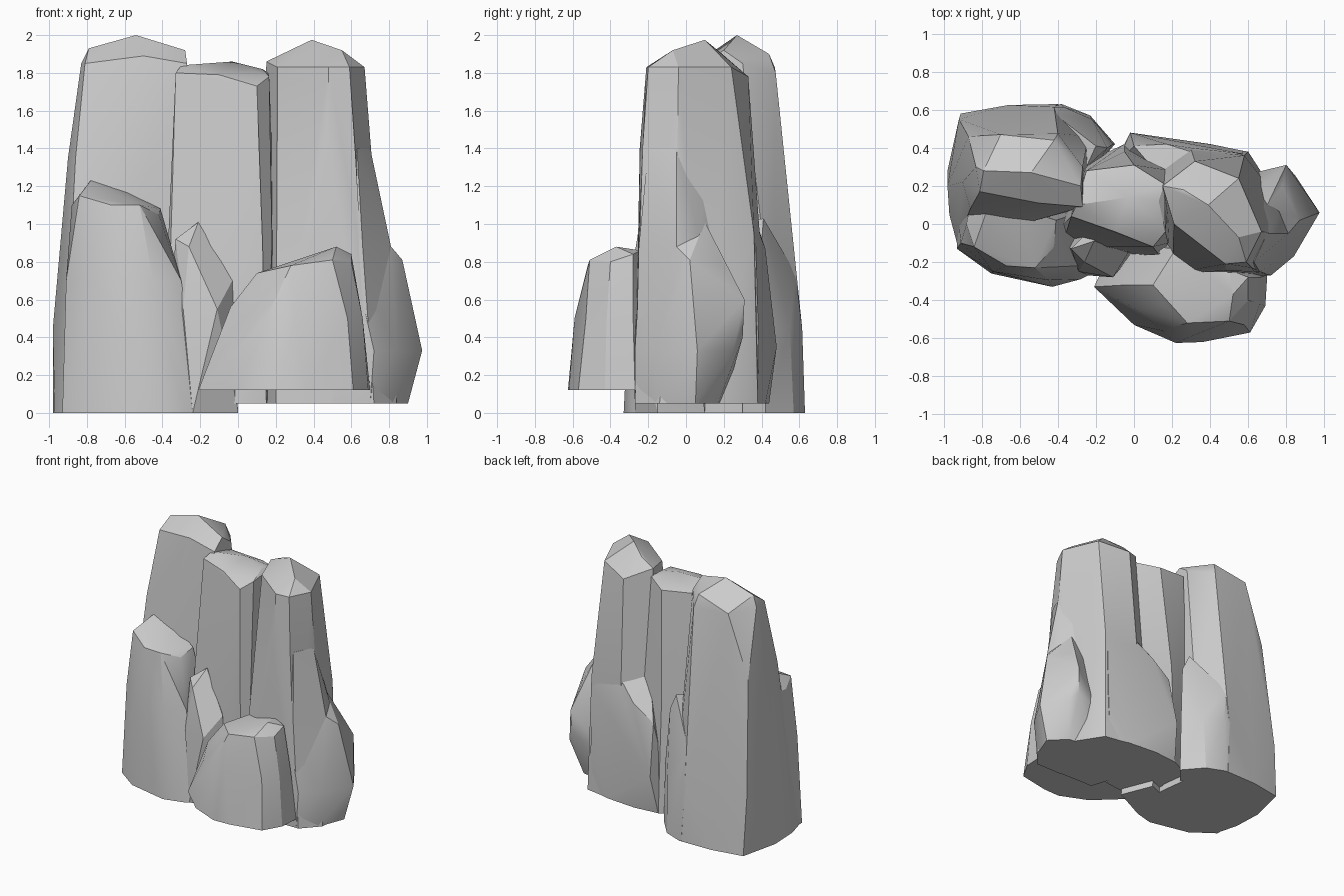
import bpy, bmesh


def rock(name, rings, peaks=()):
    """Faceted rock: stacked outlines (x,y[,z]) lofted by a convex skin, plus crest points."""
    bm = bmesh.new()
    for z, outline in rings:
        for p in outline:
            bm.verts.new((p[0], p[1], p[2] if len(p) > 2 else z))
    for p in peaks:
        bm.verts.new(p)
    res = bmesh.ops.convex_hull(bm, input=bm.verts[:])
    junk = {g for g in res["geom_interior"] + res["geom_unused"]
            if isinstance(g, bmesh.types.BMVert)}
    bmesh.ops.delete(bm, geom=list(junk), context='VERTS')
    bmesh.ops.recalc_face_normals(bm, faces=bm.faces[:])
    bmesh.ops.dissolve_limit(bm, angle_limit=0.05, verts=bm.verts[:], edges=bm.edges[:])
    me = bpy.data.meshes.new(name)
    bm.to_mesh(me)
    bm.free()
    ob = bpy.data.objects.new(name, me)
    bpy.context.collection.objects.link(ob)
    bpy.ops.object.select_all(action='DESELECT')
    ob.select_set(True)
    bpy.context.view_layer.objects.active = ob
    bpy.ops.object.shade_smooth_by_angle(angle=0.42)
    return ob


# tall column at the back left
rock("back_left_column", [
    (0, [(-.93, -.10), (-.97, .05), (-.98, .28), (-.91, .58), (-.66, .625), (-.40, .63),
         (-.25, .5), (-.2, .1)]),
    (.45, [(-.98, .2), (-.92, .55), (-.42, .615), (-.24, .46)]),
    (1.35, [(-.90, .22), (-.86, .08), (-.87, .46)]),
    (1.85, [(-.83, .30), (-.81, .17), (-.5, .11, 1.89), (-.27, .09), (-.27, .3),
            (-.40, .475, 1.8), (-.70, .47, 1.83)])],
    [(-.79, .28, 1.93), (-.54, .27, 2.0), (-.28, .2, 1.92), (-.42, .44, 1.9)])

# shorter column in front of it
rock("front_left_column", [
    (0, [(-.93, -.13), (-.75, -.26), (-.43, -.33), (-.28, -.29), (-.2, -.25), (-.2, .1), (-.93, .1)]),
    (.7, [(-.91, -.10), (-.74, -.25), (-.45, -.295), (-.30, -.22), (-.32, .05)]),
    (1.1, [(-.88, .0), (-.84, -.12, 1.15), (-.67, -.22), (-.52, -.23), (-.42, -.12, 1.05),
           (-.41, .02, 1.08), (-.86, .1)])],
    [(-.78, .05, 1.23), (-.6, .08, 1.18)])

# tall centre column
rock("centre_column", [
    (.05, [(-.38, -.12), (0, -.17), (.15, -.15), (.2, .3), (-.05, .42), (-.3, .3)]),
    (.9, [(-.37, .0), (-.3, -.03), (.13, -.16), (.18, -.1), (.2, .28), (-.05, .38), (-.3, .25)]),
    (1.8, [(-.33, .04), (-.1, -.04, 1.79), (.10, -.12, 1.73), (.165, -.04, 1.78),
           (.16, .21), (-.0, .31, 1.77), (-.25, .28)])],
    [(-.3, .1, 1.84), (-.03, .14, 1.86), (.13, .12, 1.82)])

# tall column on the right
rock("right_column", [
    (.05, [(.2, -.26), (.7, -.27), (.78, .1), (.6, .38), (.3, .43), (.12, .35), (.12, 0)]),
    (.95, [(.2, -.07), (.48, -.25), (.63, -.25), (.74, -.05), (.58, .36), (.3, .39), (.15, .2)]),
    (1.4, [(.705, -.05), (.62, -.23), (.48, -.245), (.2, -.04)]),
    (1.83, [(.15, .20, 1.86), (.21, .0), (.48, -.21), (.59, -.20), (.67, -.04),
            (.55, .24), (.32, .33, 1.78)])],
    [(.39, .1, 1.975), (.55, -.07, 1.92), (.26, .18, 1.91)])

# flare that widens the right column towards its foot
rock("right_column_flare", [
    (.05, [(.5, -.27), (.72, -.27), (.84, -.14), (.85, 0), (.6, .2)]),
    (.88, [(.55, -.25), (.66, -.25), (.81, -.05), (.77, .08), (.6, .2)])],
    [(.70, -.05, 1.4), (.63, -.2, 1.4), (.6, .1, 1.35)])

# bulge against the right column
rock("right_bulge", [
    (.05, [(.5, -.27), (.7, -.27), (.82, -.16), (.90, .05), (.78, .17), (.55, .2)]),
    (.33, [(.6, -.28), (.72, -.27), (.84, -.17), (.975, .06), (.85, .25), (.79, .30, .4), (.55, .25)])],
    [(.81, -.05, .88), (.87, .02, .81), (.80, .31, .6), (.70, .1, 1.01), (.6, -.24, .85),
     (.78, .2, .78), (.55, .1, .95)])

# boulder at the front
rock("front_boulder", [
    (.12, [(-.21, -.33), (-.05, -.48), (.0, -.53), (.22, -.625), (.36, -.62), (.61, -.57),
           (.69, -.43), (.70, -.27), (.4, -.05), (-.1, -.1)]),
    (.5, [(.15, -.56), (.3, -.59), (.58, -.53), (.66, -.42), (.66, -.28)]),
    (.78, [(.10, -.32, .74), (.16, -.43, .72), (.28, -.52), (.5, -.51, .81),
           (.60, -.4, .8), (.6, -.28, .84)])],
    [(-.04, -.32, .56), (.0, -.44, .46), (.22, -.13, .78), (.52, -.37, .88), (.5, -.24, .86)])

# pointed shard in the front gap
rock("front_shard", [
    (.0, [(-.24, -.27), (-.1, -.2), (0, -.15), (-.1, .1), (-.35, 0)]),
    (.55, [(-.29, -.25), (-.11, -.28), (-.04, -.18), (-.15, .0), (-.36, -.1)])],
    [(-.33, -.13, .92), (-.21, -.09, 1.01), (-.03, -.15, .7), (-.26, -.2, .88), (-.2, 0, .95)])

# low rock filling the back gap
rock("back_filler", [
    (.05, [(-.1, .3), (-.05, .42), (.15, .44), (.4, .42), (.55, .38), (.5, .1), (0, .1)]),
    (.35, [(-.02, .48), (.16, .455), (.3, .42), (.57, .385)])],
    [(.0, .41, .75), (.17, .42, .87), (.3, .40, .92), (.57, .37, .87), (.18, .2, 1.15), (.36, .36, 1.05)])

# wedge flaring off the back left column
rock("back_wedge", [
    (.0, [(-.45, .62), (-.38, .63), (-.23, .57), (-.10, .42), (-.2, .3), (-.45, .4)]),
    (.45, [(-.43, .615), (-.37, .615), (-.22, .55), (-.11, .42)])],
    [(-.2, .41, 1.03), (-.14, .40, .9), (-.42, .58, .74), (-.25, .3, 1.0)])
